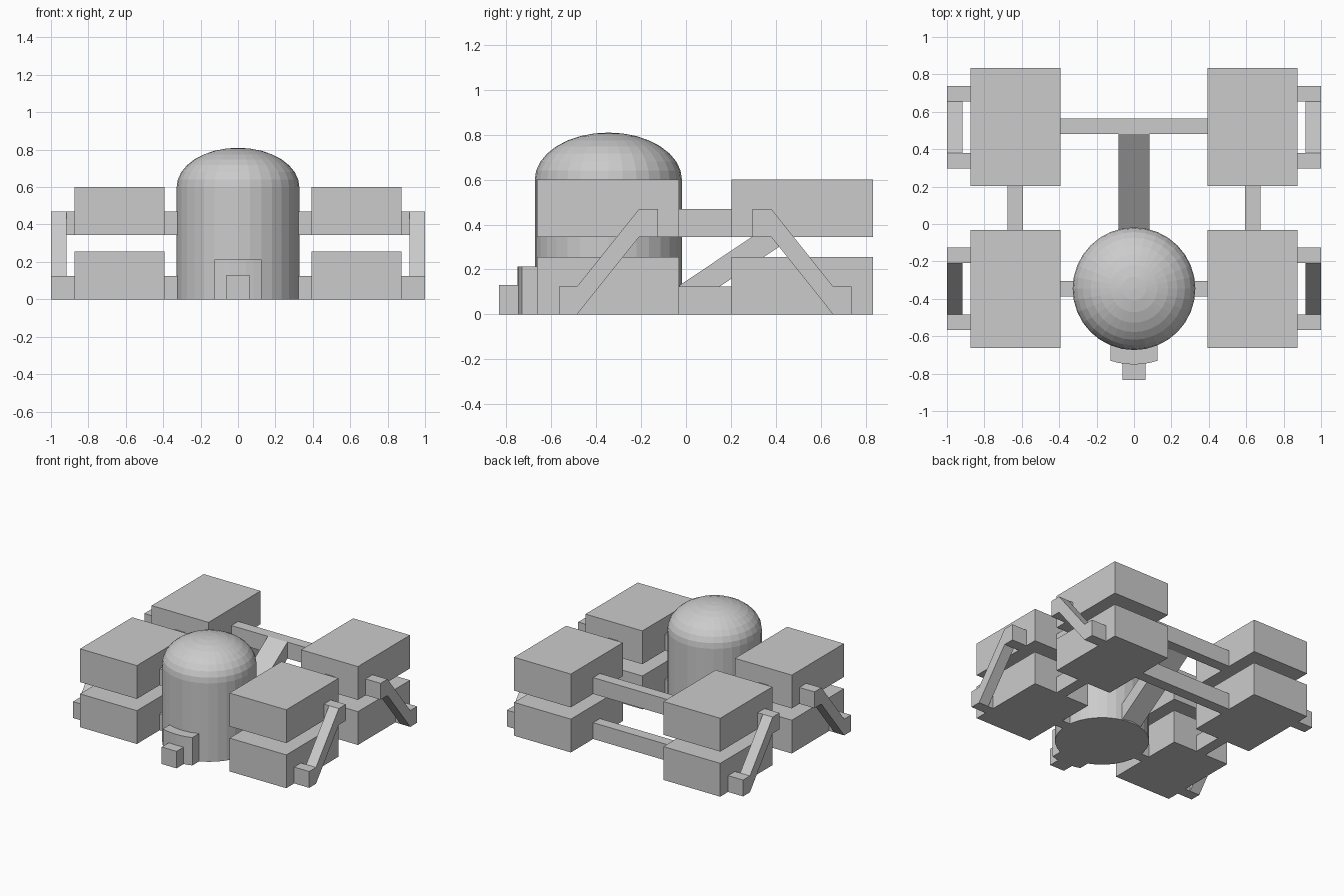
import bpy, bmesh, math

if "Cube" in bpy.data.objects:
    bpy.data.objects.remove(bpy.data.objects["Cube"])

DOME_Y, DOME_R = -0.346, 0.328
LEVELS = {"lower": 0.0, "upper": 0.345}
TUNNEL_H = 0.125


def finish(name, bm):
    bmesh.ops.recalc_face_normals(bm, faces=bm.faces)
    mesh = bpy.data.meshes.new(name)
    bm.to_mesh(mesh)
    bm.free()
    ob = bpy.data.objects.new(name, mesh)
    bpy.context.collection.objects.link(ob)
    return ob


def prism(name, points, axis, a, b):
    """Extrude a 2D outline from a to b: axis 'x' uses (y, z), 'z' uses (x, y)."""
    bm = bmesh.new()
    to3d = (lambda p: (a, p[0], p[1])) if axis == "x" else (lambda p: (p[0], p[1], a))
    face = bm.faces.new([bm.verts.new(to3d(p)) for p in points])
    ext = bmesh.ops.extrude_face_region(bm, geom=[face])
    move = (b - a, 0, 0) if axis == "x" else (0, 0, b - a)
    bmesh.ops.translate(bm, vec=move, verts=[v for v in ext["geom"]
                                             if isinstance(v, bmesh.types.BMVert)])
    return finish(name, bm)


def box(name, x, y, z):
    return prism(name, [(y[0], z[0]), (y[1], z[0]), (y[1], z[1]), (y[0], z[1])], "x", *x)


def slope(name, x, start, end):
    """Slanted passage between two (y, z) floor points."""
    (y0, z0), (y1, z1) = start, end
    return prism(name, [(y0, z0), (y1, z1), (y1, z1 + TUNNEL_H), (y0, z0 + TUNNEL_H)], "x", *x)


def span(a, b, s):
    return tuple(sorted((a * s, b * s)))


# Central domed hall, a lathed profile with a flattened cap
SEG, RINGS = 32, 8
profile = [(DOME_R, 0.0), (DOME_R, 0.6)]
profile += [(DOME_R * math.cos(i / RINGS * math.pi / 2), 0.6 + 0.21 * math.sin(i / RINGS * math.pi / 2))
            for i in range(1, RINGS)]
bm = bmesh.new()
rings = [[bm.verts.new((r * math.cos(2 * math.pi * k / SEG),
                        DOME_Y + r * math.sin(2 * math.pi * k / SEG), z))
          for k in range(SEG)] for r, z in profile]
bm.faces.new(rings[0][::-1])
for lo, hi in zip(rings, rings[1:]):
    for k in range(SEG):
        n = (k + 1) % SEG
        bm.faces.new((lo[k], lo[n], hi[n], hi[k]))
top = bm.verts.new((0, DOME_Y, 0.81))
for k in range(SEG):
    bm.faces.new((rings[-1][k], rings[-1][(k + 1) % SEG], top))
finish("domed_hall", bm)

# Entrance with curved front, and the smaller porch
half = math.asin(0.125 / 0.405)
arc = [(0.405 * math.sin(t), DOME_Y - 0.405 * math.cos(t))
       for t in [half * (i / 3 - 1) for i in range(7)]]
prism("entrance", arc + [(0.125, -0.6), (-0.125, -0.6)], "z", 0.0, 0.213)
box("porch", (-0.0625, 0.0625), (-0.833, -0.7), (0.0, 0.13))

# Ramp from the hall up to the rear upper corridor
slope("rear_ramp", (-0.083, 0.083), (-0.035, 0.0), (0.48, 0.345))

for level, z in LEVELS.items():
    zt = (z, z + TUNNEL_H)
    # Corridor across the back
    box(f"{level}_rear_corridor", (-0.392, 0.392), (0.48, 0.563), zt)
    for side, s in (("right", 1), ("left", -1)):
        # Room blocks
        for place, y in (("front", (-0.663, -0.032)), ("rear", (0.203, 0.833))):
            box(f"{level}_{place}_{side}_room", span(0.392, 0.873, s), y, (z, z + 0.255))
        # Corridors between rooms, and from room to hall
        box(f"{level}_{side}_corridor", span(0.593, 0.676, s), (-0.032, 0.203), zt)
        box(f"{level}_{side}_hall_link", span(0.30, 0.392, s), (DOME_Y - 0.041, DOME_Y + 0.041), zt)

# Outer stairways with landings at both levels
for side, s in (("right", 1), ("left", -1)):
    for place, low, high in (("front", (-0.567, -0.485), (-0.209, -0.125)),
                             ("rear", (0.655, 0.738), (0.296, 0.38))):
        box(f"{place}_{side}_lower_landing", span(0.873, 1.0, s), low, (0, TUNNEL_H))
        box(f"{place}_{side}_upper_landing", span(0.873, 1.0, s), high, (0.345, 0.345 + TUNNEL_H))
        ends = (low[1], high[0]) if place == "front" else (low[0], high[1])
        slope(f"{place}_{side}_stairway", span(0.917, 1.0, s), (ends[0], 0.0), (ends[1], 0.345))
